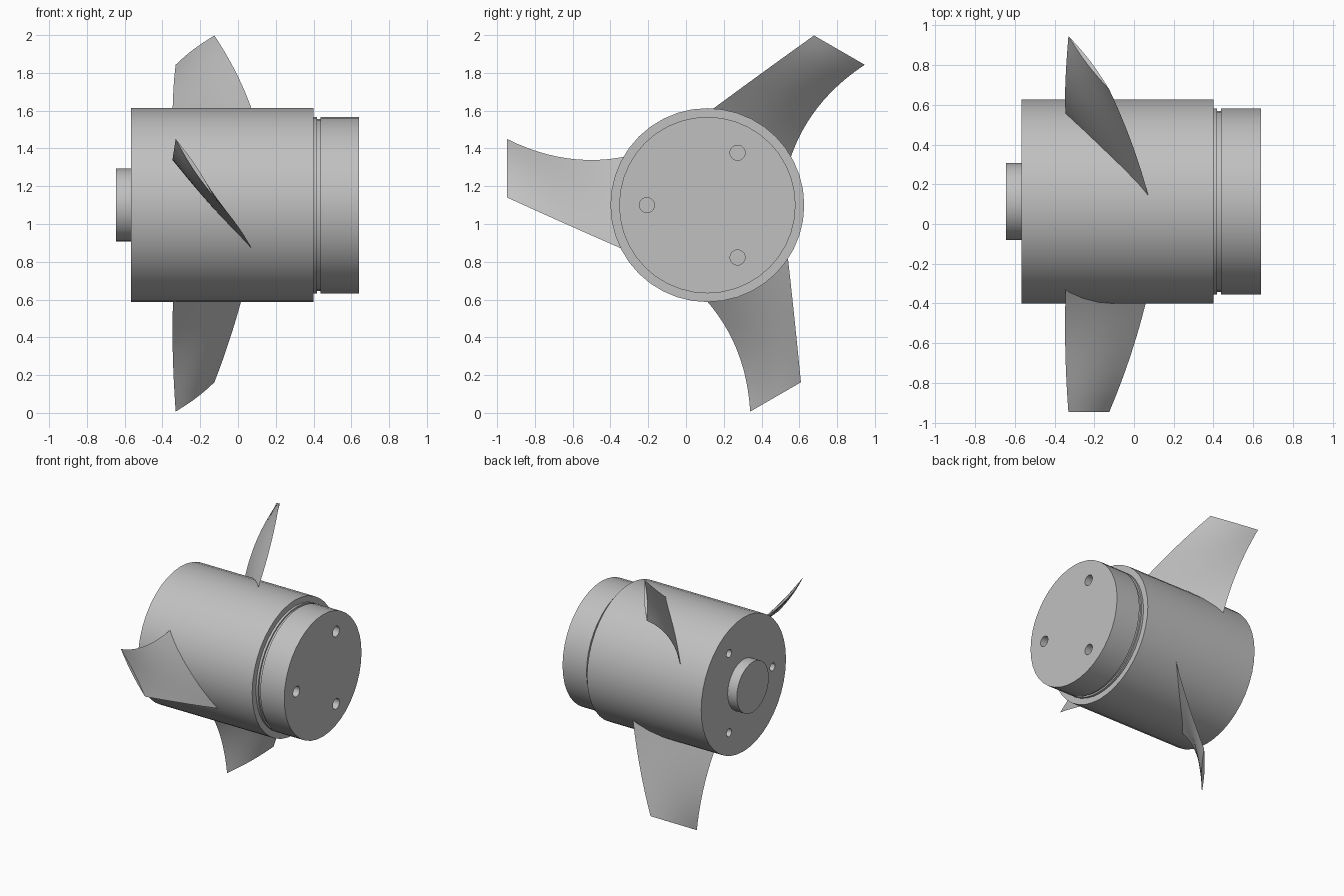
import bpy, bmesh, math
from mathutils import Vector, Matrix

if "Cube" in bpy.data.objects:
    bpy.data.objects.remove(bpy.data.objects["Cube"])

AXIS = Vector((0, 0.113, 1.10))   # the spin axis runs along x through here
THIRDS = [math.radians(a) for a in (0, 120, 240)]

grey = bpy.data.materials.new("plain grey")
grey.use_nodes = True
colour = (0.53, 0.53, 0.53, 1)
grey.diffuse_color = colour
grey.node_tree.nodes["Principled BSDF"].inputs["Base Color"].default_value = colour


def finish(name, bm, turn=0):
    bmesh.ops.recalc_face_normals(bm, faces=bm.faces)
    mesh = bpy.data.meshes.new(name)
    bm.to_mesh(mesh)
    bm.free()
    mesh.materials.append(grey)
    ob = bpy.data.objects.new(name, mesh)
    ob.location = AXIS
    ob.rotation_euler.x = turn
    bpy.context.collection.objects.link(ob)
    return ob


def bridge(bm, rings):
    """Skin closed rings of points and cap both ends."""
    loops = [[bm.verts.new(p) for p in ring] for ring in rings]
    n = len(loops[0])
    for a, b in zip(loops, loops[1:]):
        for i in range(n):
            j = (i + 1) % n
            bm.faces.new((a[i], a[j], b[j], b[i]))
    bm.faces.new(loops[0])
    bm.faces.new(loops[-1])


def turned(name, profile, sides):
    """Turn (x, radius) steps around the spin axis."""
    bm = bmesh.new()
    angles = [math.tau * i / sides for i in range(sides)]
    bridge(bm, [[(x, r * math.cos(a), r * math.sin(a)) for a in angles]
                for x, r in profile])
    return finish(name, bm)


def smooth(ob):
    bpy.ops.object.select_all(action='DESELECT')
    ob.select_set(True)
    bpy.context.view_layer.objects.active = ob
    bpy.ops.object.shade_smooth_by_angle(angle=math.radians(30))


# Housing with stepped collar, groove and end cap
housing = turned("housing", [(-0.567, 0.513), (0.40, 0.513), (0.40, 0.467), (0.417, 0.467),
                             (0.417, 0.455), (0.437, 0.455), (0.437, 0.467), (0.64, 0.467)], 40)

# Three bolt holes in each end: (end x, ring radius, hole radius)
bm = bmesh.new()
for end, ring, radius in ((0.64, 0.32, 0.04), (-0.567, 0.35, 0.03)):
    for a in THIRDS:
        place = (Matrix.Rotation(a, 4, 'X') @ Matrix.Translation((end, -ring, 0))
                 @ Matrix.Rotation(math.pi / 2, 4, 'Y'))
        bmesh.ops.create_cone(bm, cap_ends=True, segments=20, radius1=radius,
                              radius2=radius, depth=0.2, matrix=place)
cutter = finish("hole_cutter", bm)
cutter.hide_render = True
cut = housing.modifiers.new("holes", 'BOOLEAN')
cut.operation = 'DIFFERENCE'
cut.solver = 'EXACT'
cut.object = cutter
bpy.context.view_layer.objects.active = housing
bpy.ops.object.modifier_apply(modifier=cut.name)
bpy.data.objects.remove(cutter)
smooth(housing)

# Small hub on the closed end
smooth(turned("shaft_hub", [(-0.645, 0.193), (-0.56, 0.193)], 32))

# Twisted blades: leading and trailing edges as quadratic curves (x, radial, sideways)
LEAD = [Vector(p) for p in ((-0.343, -0.42, 0.26), (-0.355, -0.741, 0.19), (-0.33, -1.06, 0.35))]
TRAIL = [Vector(p) for p in ((0.08, -0.42, -0.245), (0.01, -0.741, -0.105), (-0.125, -1.06, 0.04))]


def curve(p, t):
    return p[0] * (1 - t) ** 2 + p[1] * 2 * t * (1 - t) + p[2] * t ** 2


def section(t, steps=10):
    """Thin lens-shaped cross-section between the two edges."""
    a, b = curve(LEAD, t), curve(TRAIL, t)
    normal = (b - a).cross(Vector((0, 1, 0))).normalized()
    half = 0.015 - 0.004 * t
    points = []
    for i in range(2 * steps):
        u = i / steps if i <= steps else 2 - i / steps
        side = 1 if i <= steps else -1
        points.append(a.lerp(b, u) + normal * side * half * math.sin(math.pi * u))
    return points


for number, turn in enumerate(THIRDS, 1):
    bm = bmesh.new()
    bridge(bm, [section(i / 12) for i in range(13)])
    smooth(finish(f"blade_{number}", bm, turn))
